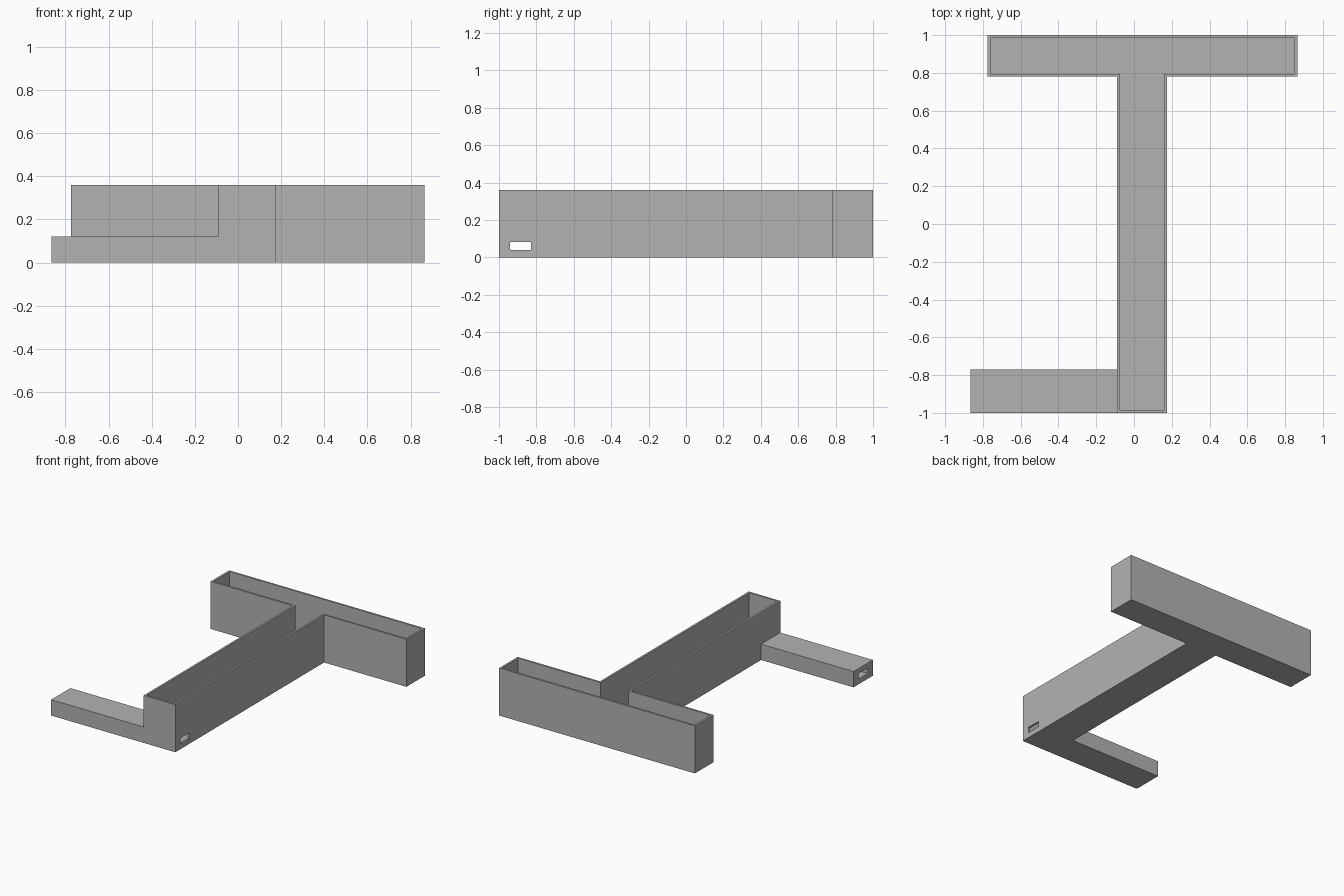
import bpy
import bmesh

if "Cube" in bpy.data.objects:
    bpy.data.objects.remove(bpy.data.objects["Cube"])

HEIGHT = 0.36
WALL = 0.015
FLOOR = 0.015

grey = bpy.data.materials.new("plain grey")
grey.use_nodes = True
colour = (0.45, 0.45, 0.45, 1)
grey.diffuse_color = colour
grey.node_tree.nodes["Principled BSDF"].inputs["Base Color"].default_value = colour


def prism(name, outline, bottom, top, helper=True):
    """Extrude a flat outline from bottom to top."""
    bm = bmesh.new()
    face = bm.faces.new([bm.verts.new((x, y, bottom)) for x, y in outline])
    walls = bmesh.ops.extrude_face_region(bm, geom=[face])
    moved = [v for v in walls["geom"] if isinstance(v, bmesh.types.BMVert)]
    bmesh.ops.translate(bm, verts=moved, vec=(0, 0, top - bottom))
    bmesh.ops.recalc_face_normals(bm, faces=bm.faces)
    mesh = bpy.data.meshes.new(name)
    bm.to_mesh(mesh)
    bm.free()
    mesh.materials.append(grey)
    obj = bpy.data.objects.new(name, mesh)
    bpy.context.collection.objects.link(obj)
    if helper:
        obj.hide_render = True
        obj.hide_viewport = True
        obj.display_type = 'WIRE'
    return obj


def rectangle(x0, x1, y0, y1):
    return [(x0, y0), (x1, y0), (x1, y1), (x0, y1)]


def tee(inset):
    """T outline: long stem with a crossbar at the back."""
    left, right = -0.09 + inset, 0.175 - inset
    bar_left, bar_right = -0.775 + inset, 0.865 - inset
    front, bar_front, back = -1 + inset, 0.78 + inset, 1 - inset
    return [(left, front), (right, front), (right, bar_front), (bar_right, bar_front),
            (bar_right, back), (bar_left, back), (bar_left, bar_front), (left, bar_front)]


# Open T-shaped trough with a low side arm
body = prism("trough_body", tee(0), 0, HEIGHT, helper=False)
arm = prism("side_arm_block", rectangle(-0.865, 0.0, -1, -0.77), 0, 0.12)
cavity = prism("trough_cavity_cutter", tee(WALL), FLOOR, HEIGHT + 0.1)
# Cable slot running through the arm and both stem walls
slot = prism("slot_cutter", rectangle(-1, 0.3, -0.94, -0.83), 0.04, 0.083)

for part, operation in ((arm, 'UNION'), (cavity, 'DIFFERENCE'), (slot, 'DIFFERENCE')):
    mod = body.modifiers.new(part.name, 'BOOLEAN')
    mod.operation = operation
    mod.solver = 'EXACT'
    mod.object = part
